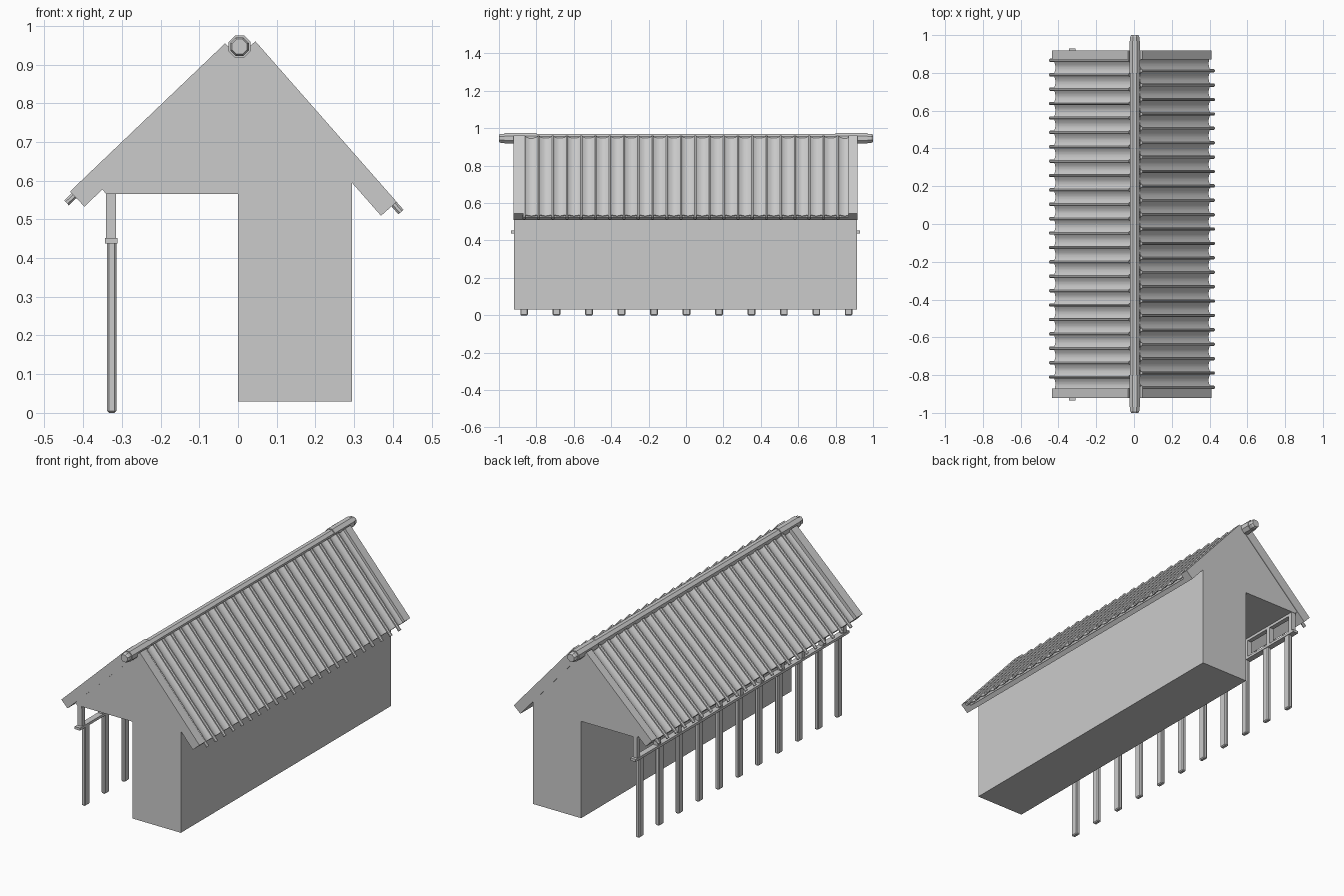
import bpy, bmesh, math
from mathutils import Vector

if "Cube" in bpy.data.objects:
    bpy.data.objects.remove(bpy.data.objects["Cube"])


def make_object(name, bm):
    bmesh.ops.recalc_face_normals(bm, faces=bm.faces)
    me = bpy.data.meshes.new(name)
    bm.to_mesh(me)
    bm.free()
    ob = bpy.data.objects.new(name, me)
    bpy.context.collection.objects.link(ob)
    return ob


def extrude(name, pts, y0, y1):
    """Closed (x, z) profile swept along y."""
    bm = bmesh.new()
    f = bm.faces.new([bm.verts.new((x, y0, z)) for x, z in pts])
    r = bmesh.ops.extrude_face_region(bm, geom=[f])
    vs = [g for g in r["geom"] if isinstance(g, bmesh.types.BMVert)]
    bmesh.ops.translate(bm, vec=(0, y1 - y0, 0), verts=vs)
    return make_object(name, bm)


def box(name, x0, x1, y0, y1, z0, z1, bevel=0.0):
    ob = extrude(name, [(x0, z0), (x1, z0), (x1, z1), (x0, z1)], y0, y1)
    if bevel:
        m = ob.modifiers.new("bevel", "BEVEL")
        m.width = bevel
        m.segments = 1
    return ob


def loft(name, rings, closed=True):
    """Join rings of equal point count; closed rings get end caps."""
    bm = bmesh.new()
    rs = [[bm.verts.new(p) for p in ring] for ring in rings]
    n = len(rs[0])
    for a, b in zip(rs, rs[1:]):
        for i in range(n if closed else n - 1):
            j = (i + 1) % n
            bm.faces.new((a[i], a[j], b[j], b[i]))
    if closed:
        bm.faces.new(rs[0])
        bm.faces.new(rs[-1])
    return make_object(name, bm)


# Walls with solid gable and overhanging porch ceiling
extrude("house_body", [(0, 0.03), (0.295, 0.03), (0.295, 0.60), (0.003, 0.93),
                       (-0.36, 0.588), (-0.34, 0.565), (0, 0.565)], -0.92, 0.915)

# Roof sides
THICK, STEP, COUNT = 0.054, 0.0762, 23


def roof_side(side, top, low, rod_y0, rod_drop):
    top, low = Vector((top[0], 0, top[1])), Vector((low[0], 0, low[1]))
    d = (low - top).normalized()
    n = Vector((-d.z, 0, d.x))
    if n.z < 0:
        n = -n

    def pt(base, along, up, y=0.0):
        p = base + d * along + n * up
        return Vector((p.x, y, p.z))

    def slab(name, up0, up1, y0, y1):
        ps = [pt(top, 0, up1), pt(low, 0, up1), pt(low, 0, up0), pt(top, 0, up0)]
        return extrude(name, [(p.x, p.z) for p in ps], y0, y1)

    # gable boards and roof deck
    slab(side + "_front_gable_board", -THICK, 0, -0.922, -0.87)
    slab(side + "_back_gable_board", -THICK, 0, 0.87, 0.918)
    slab(side + "_roof_deck", -THICK, -0.029, -0.87, 0.87)

    # concave pan tiles as one scalloped strip
    rim = rod_drop
    rows = []
    m = 276
    for base in (top, low):
        row = []
        for i in range(m + 1):
            y = -0.875 + 1.75 * i / m
            t = ((y - rod_y0) / STEP) % 1.0
            row.append(pt(base, 0, rim - 0.013 * math.sin(math.pi * t), y))
        rows.append(row)
    pan = loft(side + "_pan_tiles", rows, closed=False)
    sol = pan.modifiers.new("thickness", "SOLIDIFY")
    sol.thickness = 0.004
    sol.offset = 0

    # round cover tiles over the joints, projecting past the eave
    for k in range(COUNT):
        y = rod_y0 + k * STEP
        rings = []
        for base, along in ((top, 0), (low, 0.027)):
            rings.append([pt(base, along, rim + 0.0095 * math.sin(a), y + 0.0095 * math.cos(a))
                          for a in (math.pi * (2 * i + 1) / 8 for i in range(8))])
        loft(f"{side}_cover_tile_{k + 1}", rings)


roof_side("left", (-0.033, 0.955), (-0.434, 0.572), -0.81, -0.015)
roof_side("right", (0.045, 0.96), (0.410, 0.545), -0.865, -0.009)


# Ridge pole with thicker collars at both ends
def ridge_ring(y, r):
    return [(0.004 + r * math.cos(a), y, 0.946 + r * math.sin(a))
            for a in (math.pi * (2 * i + 1) / 8 for i in range(8))]


loft("ridge_pole", [ridge_ring(-1, 0.021), ridge_ring(-0.99, 0.026),
                    ridge_ring(0.99, 0.026), ridge_ring(1, 0.021)])
for name, s in (("front", -1), ("back", 1)):
    loft(name + "_ridge_collar", [ridge_ring(s * y, 0.031) for y in (0.8, 0.97)])

# Porch: posts, rail, short struts up to the eave beam
for k in range(11):
    y = -0.865 + k * 0.1735
    box(f"porch_post_{k + 1}", -0.338, -0.314, y - 0.021, y + 0.021, 0, 0.445, 0.005)
    y = -0.9 + k * 0.18
    box(f"porch_strut_{k + 1}", -0.341, -0.315, y - 0.013, y + 0.013, 0.45, 0.585)
box("porch_rail", -0.344, -0.311, -0.935, 0.93, 0.438, 0.452)
box("eave_beam", -0.341, -0.315, -0.915, 0.91, 0.55, 0.59)
